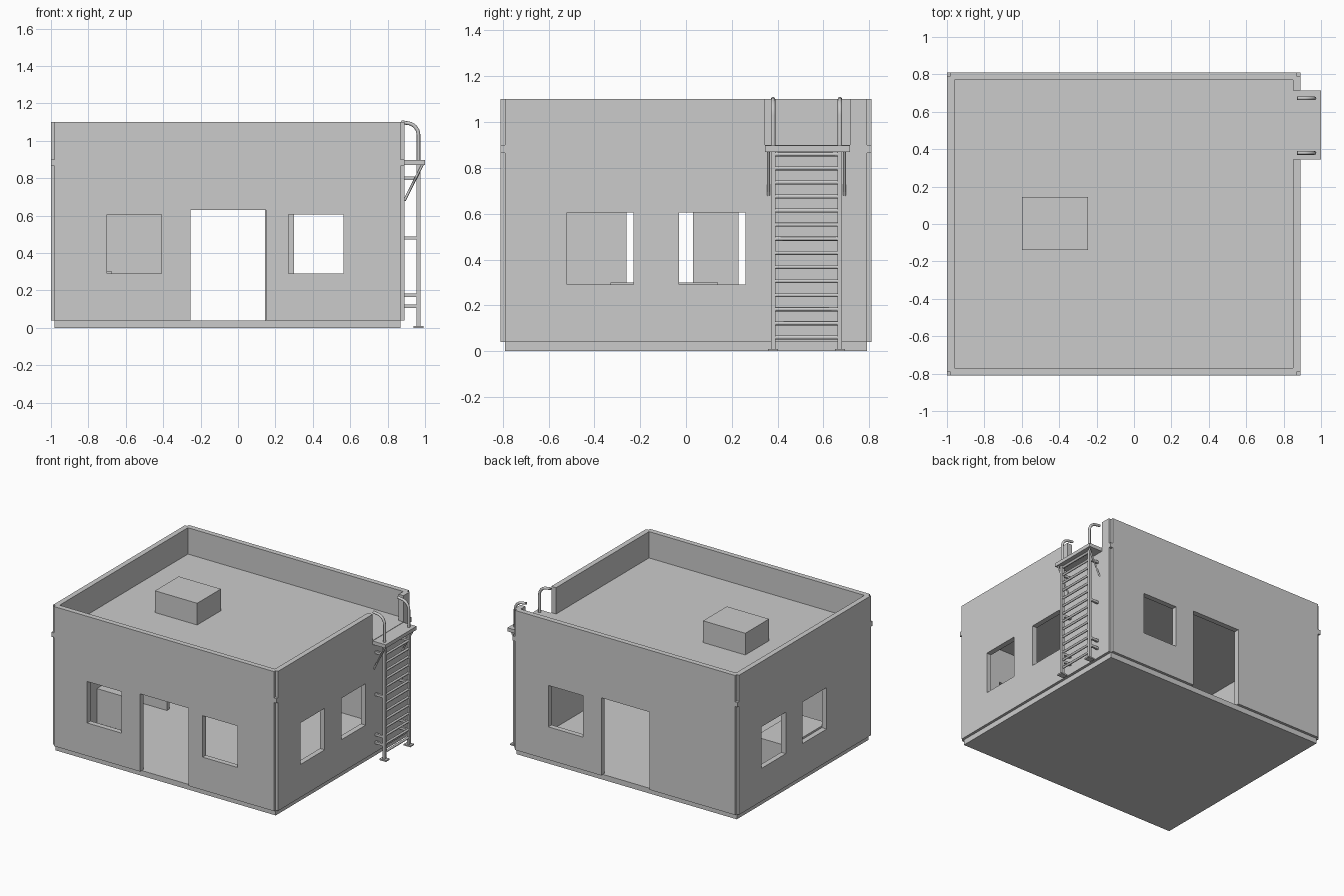
import bpy, bmesh, math
from mathutils import Matrix, Vector

old = bpy.data.objects.get("Cube")
if old:
    bpy.data.objects.remove(old, do_unlink=True)

grey = bpy.data.materials.new("concrete grey")
grey.use_nodes = True
colour = (0.6, 0.6, 0.6, 1)
grey.diffuse_color = colour
grey.node_tree.nodes["Principled BSDF"].inputs["Base Color"].default_value = colour

CX = -0.055            # centre of the building in x
HALF_X, HALF_Y = 0.945, 0.81
NOTCH, THICK = 0.02, 0.04
FLOOR, CEILING, ROOF, TOP = 0.04, 0.865, 0.9, 1.1


def finish(name, bm):
    mesh = bpy.data.meshes.new(name)
    bmesh.ops.recalc_face_normals(bm, faces=bm.faces[:])
    bm.to_mesh(mesh)
    bm.free()
    mesh.materials.append(grey)
    ob = bpy.data.objects.new(name, mesh)
    bpy.context.collection.objects.link(ob)
    return ob


def box(name, x, y, z):
    """Box from its (low, high) range on each axis."""
    bm = bmesh.new()
    spans = (x, y, z)
    mid = Vector([(a + b) / 2 for a, b in spans])
    size = [b - a for a, b in spans]
    bmesh.ops.create_cube(bm, size=1, matrix=Matrix.Translation(mid) @ Matrix.Diagonal((*size, 1)))
    return finish(name, bm)


def panel(name, turn, half, depth, z0, z1, openings=()):
    """Upright wall panel with rectangular openings (u0, u1, z0, z1), turned in quarter turns."""
    us = sorted({-half, half, *[u for o in openings for u in o[:2]]})
    zs = sorted({z0, z1, *[z for o in openings for z in o[2:]]})
    bm = bmesh.new()
    for a, b in zip(us, us[1:]):
        for c, d in zip(zs, zs[1:]):
            u, z = (a + b) / 2, (c + d) / 2
            if any(o[0] < u < o[1] and o[2] < z < o[3] for o in openings):
                continue
            bm.faces.new([bm.verts.new((p, -depth, q)) for p, q in ((a, c), (b, c), (b, d), (a, d))])
    bmesh.ops.remove_doubles(bm, verts=bm.verts[:], dist=0.0001)
    inner = bmesh.ops.extrude_face_region(bm, geom=bm.faces[:], use_keep_orig=True)["geom"]
    bmesh.ops.translate(bm, vec=(0, THICK, 0), verts=[v for v in inner if isinstance(v, bmesh.types.BMVert)])
    bmesh.ops.recalc_face_normals(bm, faces=bm.faces[:])
    bmesh.ops.dissolve_limit(bm, angle_limit=0.01, verts=bm.verts[:], edges=bm.edges[:])
    bm.transform(Matrix.Translation((CX, 0, 0)) @ Matrix.Rotation(turn * math.pi / 2, 4, "Z"))
    return finish(name, bm)


def tube(name, points, radius, sides_res=2):
    """Round bar along a path."""
    curve = bpy.data.curves.new(name, "CURVE")
    curve.dimensions = "3D"
    curve.bevel_depth = radius
    curve.bevel_resolution = sides_res
    curve.use_fill_caps = True
    spline = curve.splines.new("POLY")
    spline.points.add(len(points) - 1)
    for p, co in zip(spline.points, points):
        p.co = (*co, 1)
    temp = bpy.data.objects.new(name + " path", curve)
    bpy.context.collection.objects.link(temp)
    bpy.context.view_layer.update()
    mesh = bpy.data.meshes.new_from_object(temp.evaluated_get(bpy.context.evaluated_depsgraph_get()))
    bpy.data.objects.remove(temp, do_unlink=True)
    mesh.materials.clear()
    mesh.materials.append(grey)
    ob = bpy.data.objects.new(name, mesh)
    bpy.context.collection.objects.link(ob)
    return ob


# Floor and roof slabs
bx, by = HALF_X - NOTCH, HALF_Y - NOTCH
box("floor_slab", (CX - bx, CX + bx), (-by, by), (0, FLOOR))
box("roof_slab", (CX - HALF_X, CX + HALF_X), (-HALF_Y, HALF_Y), (CEILING, ROOF))

# Walls with doors and windows
W0, W1 = 0.29, 0.605
door = (-0.2, 0.205, FLOOR, 0.63)
left_window = (-0.645, -0.355, W0, W1)
right_window = (0.325, 0.62, W0, W1)
side_windows = [(-0.52, -0.23, W0, W1), (-0.03, 0.26, W0, W1)]
panel("front_wall", 0, bx, HALF_Y, FLOOR, CEILING, [door, left_window, right_window])
panel("back_wall", 2, bx, HALF_Y, FLOOR, CEILING, [door, left_window])
panel("ladder_side_wall", 1, by, HALF_X, FLOOR, CEILING, side_windows)
panel("plain_side_wall", 3, by, HALF_X, FLOOR, CEILING, side_windows)

# Parapets, with a gap at the ladder
G0, G1 = 0.345, 0.715
panel("front_parapet", 0, bx, HALF_Y, ROOF, TOP)
panel("back_parapet", 2, bx, HALF_Y, ROOF, TOP)
panel("ladder_side_parapet", 1, by, HALF_X, ROOF, TOP, [(G0, G1, ROOF, TOP)])
panel("plain_side_parapet", 3, by, HALF_X, ROOF, TOP)

# Rooftop unit
box("roof_unit", (-0.6, -0.245), (-0.14, 0.145), (ROOF, 1.065))

# Bench inside
box("bench_top", (-0.955, -0.675), (-0.33, 0.14), (0.27, 0.3))
for y in (-0.33, 0.11):
    box("bench_end", (-0.955, -0.675), (y, y + 0.03), (FLOOR, 0.27))

# Ladder platform
WALL = CX + HALF_X
box("ladder_platform", (WALL, 1.0), (G0, G1), (0.87, 0.897))

# Ladder side members, feet, brackets, braces and hand rails
RX, R = 0.965, 0.01
rails = (0.38, 0.672)
for y, out in zip(rails, (-1, 1)):
    box("ladder_rail", (RX - R, RX + R), (y - R, y + R), (0, 0.87))
    box("ladder_foot", (0.937, 0.992), (y - 0.022, y + 0.022), (0, 0.01))
    for z in (0.115, 0.175, 0.48, 0.8):
        box("wall_bracket", (WALL, RX), (y - 0.008, y + 0.008), (z - 0.009, z + 0.009))
    side = y + out * 0.02
    tube("platform_brace", [(WALL, side, 0.68), (0.988, side, 0.875)], 0.007, 0)
    bend = 0.065
    arc = [(RX - bend + bend * math.cos(a), y, 1.03 + bend * math.sin(a))
           for a in [i * math.pi / 16 for i in range(9)]]
    hand = tube("hand_rail", [(RX, y, 0.89), *arc, (0.872, y, 1.1)], R)
    hand.data.polygons.foreach_set("use_smooth", [len(p.vertices) == 4 for p in hand.data.polygons])

# Rungs
for i in range(14):
    z = 0.06 + i * 0.0615
    tube("rung", [(RX, rails[0], z), (RX, rails[1], z)], 0.009)
